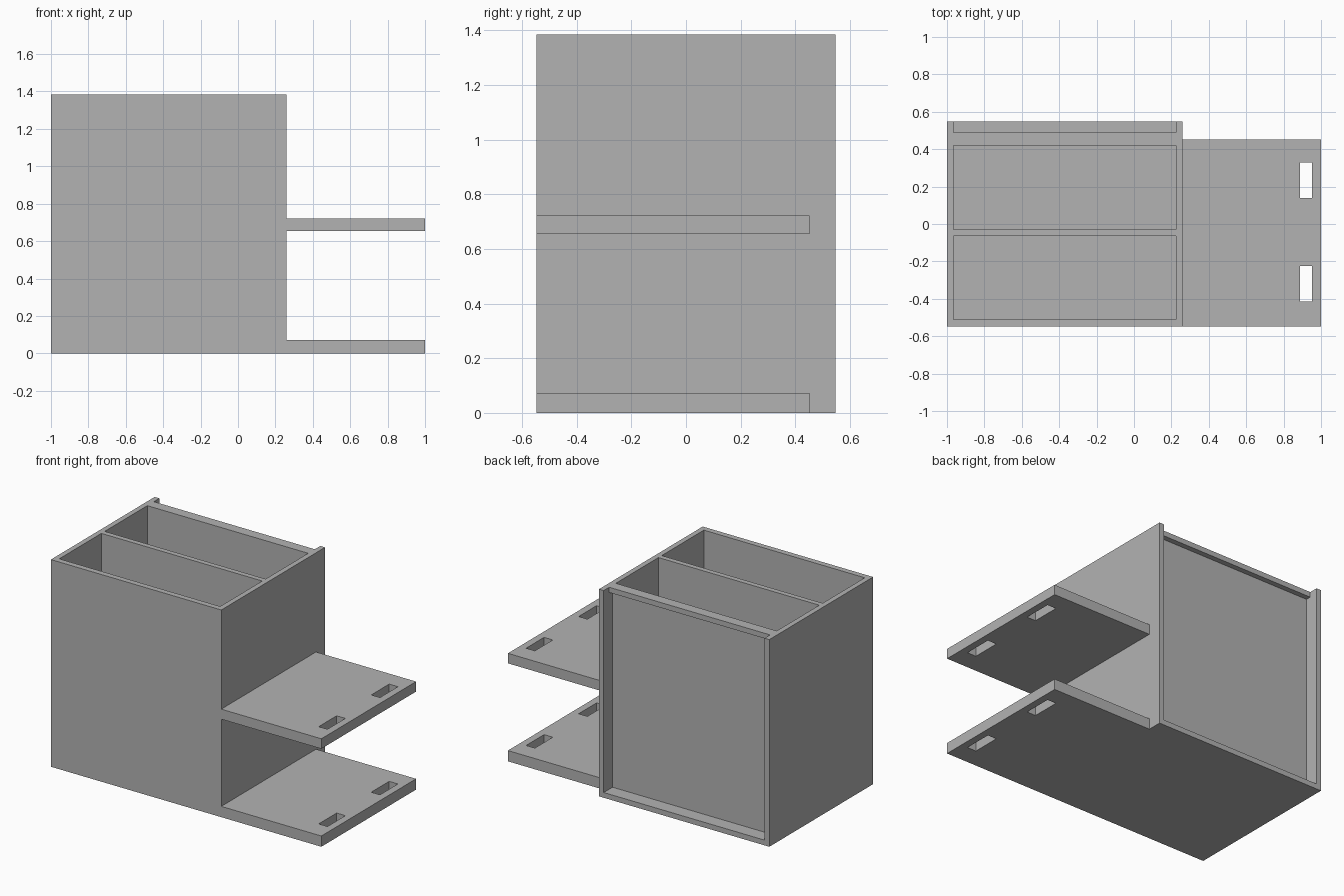
import bpy
from mathutils import Vector

cube = bpy.data.objects.get("Cube")
if cube:
    bpy.data.objects.remove(cube, do_unlink=True)

grey = bpy.data.materials.new("plain grey")
grey.use_nodes = True
grey.diffuse_color = (0.45, 0.45, 0.45, 1)
bsdf = next(n for n in grey.node_tree.nodes if n.type == 'BSDF_PRINCIPLED')
bsdf.inputs["Base Color"].default_value = grey.diffuse_color


def box(name, x, y, z):
    """Box spanning the given (low, high) ranges."""
    bpy.ops.mesh.primitive_cube_add(size=1)
    obj = bpy.context.object
    obj.name = name
    low, high = (Vector(corner) for corner in zip(x, y, z))
    for v in obj.data.vertices:
        v.co = (low + high) / 2 + v.co * (high - low)
    obj.data.materials.append(grey)
    return obj


def cut(obj, x, y, z):
    """Remove a box-shaped volume from obj."""
    cutter = box("cutter", x, y, z)
    cutter.hide_render = True
    mod = obj.modifiers.new("cut", 'BOOLEAN')
    mod.operation = 'DIFFERENCE'
    mod.solver = 'EXACT'
    mod.object = cutter
    bpy.context.view_layer.objects.active = obj
    bpy.ops.object.modifier_apply(modifier=mod.name)
    bpy.data.objects.remove(cutter, do_unlink=True)


HEIGHT, WALL, SIDE = 1.385, 0.035, 0.26
FRONT, BACK = -0.548, 0.548
inner_x = (-1 + WALL, SIDE - WALL)

# Open-topped bin with two compartments
body = box("bin_body", (-1, SIDE), (FRONT, BACK), (0, HEIGHT))
for y in ((-0.51, -0.065), (-0.03, 0.42)):
    cut(body, inner_x, y, (WALL, HEIGHT + 0.1))

# Back recess, open at the top, with a deeper panel under a top lip
cut(body, inner_x, (0.49, BACK + 0.1), (WALL, HEIGHT + 0.1))
cut(body, inner_x, (0.455, BACK + 0.1), (WALL, HEIGHT - WALL))

# Side shelves with two slots each
for name, z in (("lower_shelf", (0, 0.072)), ("upper_shelf", (0.655, 0.722))):
    shelf = box(name, (SIDE, 1), (FRONT, 0.453), z)
    for y in ((-0.415, -0.225), (0.14, 0.33)):
        cut(shelf, (0.887, 0.952), y, (z[0] - 0.1, z[1] + 0.1))
